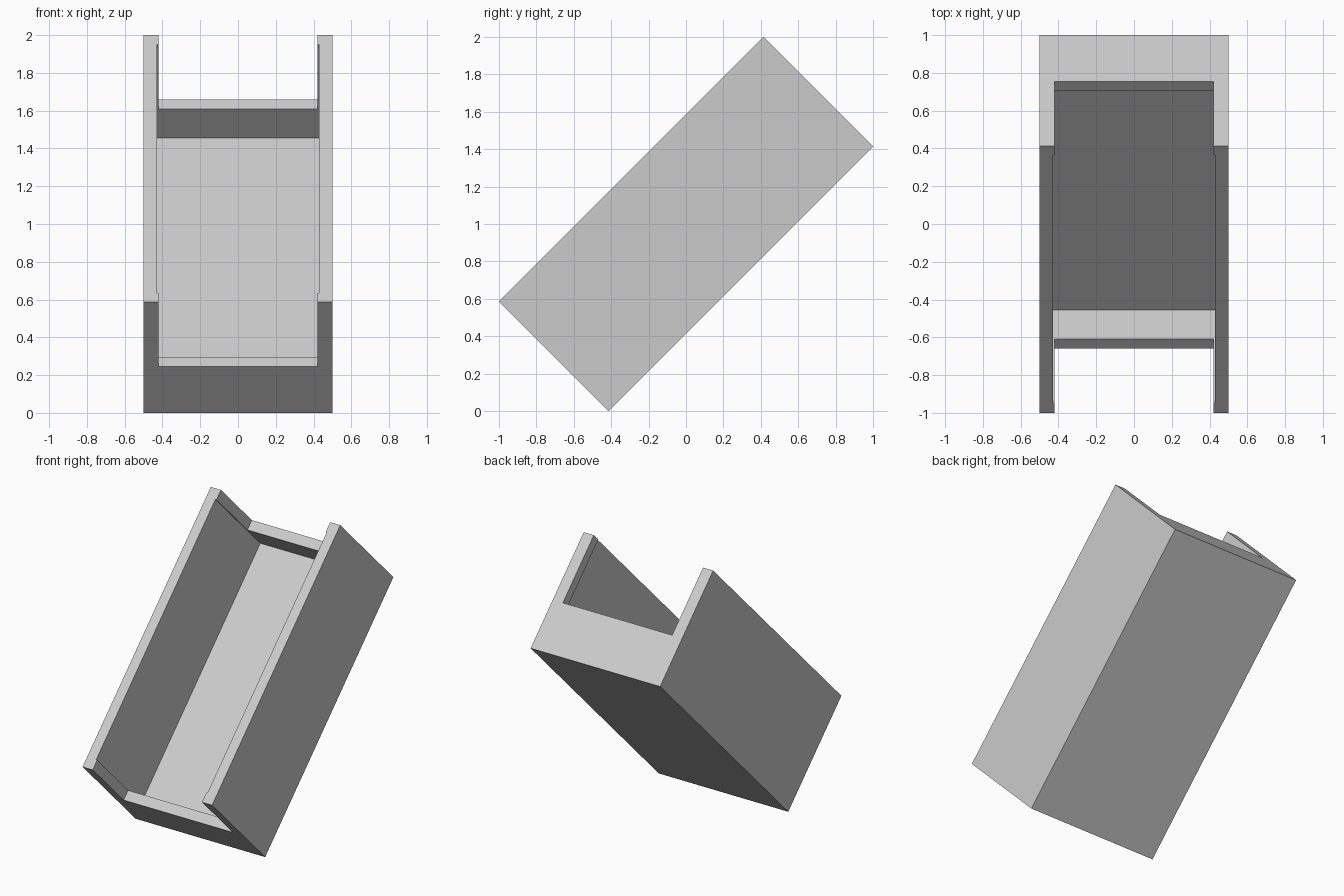
import bpy
import math
from mathutils import Matrix

default = bpy.data.objects.get("Cube")
if default:
    bpy.data.objects.remove(default, do_unlink=True)

# Tray dimensions, measured before tilting
LENGTH, WIDTH = 2.0, 1.0
HEIGHT = 2 * math.sqrt(2) - LENGTH
WALL = 0.07           # side and end wall thickness
FLOOR = 0.128         # floor thickness
LIP = 0.346           # height of the low end walls
JAMB = 0.078          # side wall thickness at the open ends

grey = bpy.data.materials.new("plain grey")
color = (0.6, 0.6, 0.6, 1)
grey.use_nodes = True
grey.diffuse_color = color
grey.node_tree.nodes["Principled BSDF"].inputs["Base Color"].default_value = color


def box(name, width, length, bottom, top):
    """Axis-aligned block centred on x and y."""
    bpy.ops.mesh.primitive_cube_add(size=1)
    obj = bpy.context.object
    obj.name = name
    obj.data.transform(Matrix.Translation((0, 0, (bottom + top) / 2))
                       @ Matrix.Diagonal((width, length, top - bottom, 1)))
    obj.data.materials.append(grey)
    return obj


def carve(target, cutter):
    """Subtract the cutter from the target and discard it."""
    cutter.hide_render = True
    mod = target.modifiers.new(cutter.name, "BOOLEAN")
    mod.operation = "DIFFERENCE"
    mod.solver = "EXACT"
    mod.object = cutter
    bpy.context.view_layer.objects.active = target
    bpy.ops.object.modifier_apply(modifier=mod.name)
    bpy.data.objects.remove(cutter, do_unlink=True)


# Solid block, hollowed by a cavity, then opened at both ends above the lips
tray = box("open_tray", WIDTH, LENGTH, 0, HEIGHT)
carve(tray, box("cavity", WIDTH - 2 * WALL, LENGTH - 2 * WALL, FLOOR, HEIGHT + 0.2))
carve(tray, box("end_openings", WIDTH - 2 * JAMB, LENGTH + 0.2, LIP, HEIGHT + 0.2))

# Tilt the tray so it rests on its lower front edge
tray.data.transform(Matrix.Translation((0, 0, 1))
                    @ Matrix.Rotation(math.radians(45), 4, "X")
                    @ Matrix.Translation((0, 0, -HEIGHT / 2)))
